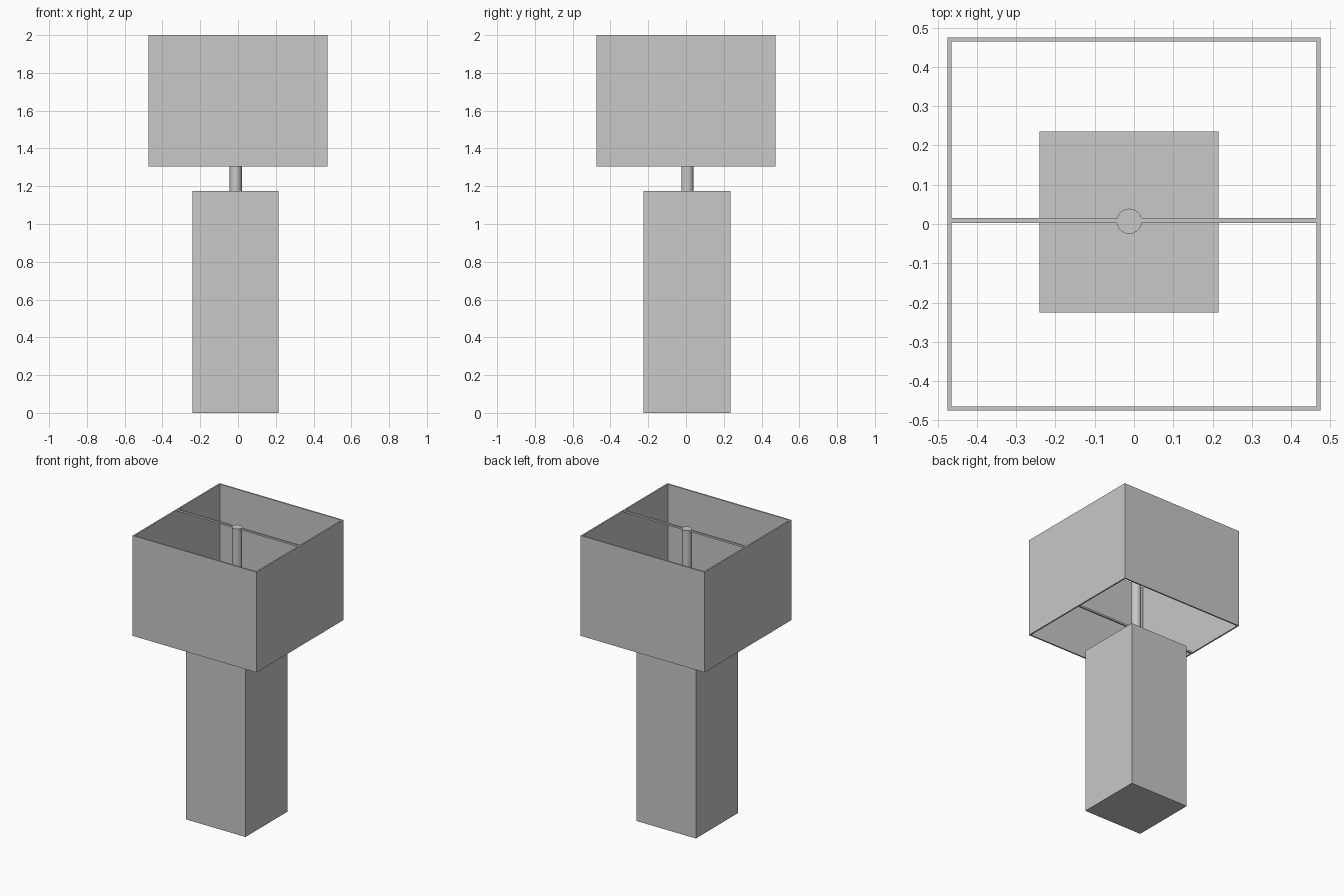
import bpy
import bmesh

cube = bpy.data.objects.get("Cube")
if cube:
    bpy.data.objects.remove(cube, do_unlink=True)

# Single plain grey for the whole lamp
grey = bpy.data.materials.new("light_grey")
grey.use_nodes = True
colour = (0.58, 0.58, 0.58, 1)
grey.diffuse_color = colour
grey.node_tree.nodes["Principled BSDF"].inputs["Base Color"].default_value = colour

POLE_X, POLE_Y = -0.012, 0.007
SHADE_BOTTOM, SHADE_TOP = 1.305, 2.0
HALF, WALL, WIRE = 0.475, 0.01, 0.012


def box(name, low, high):
    """Axis-aligned box between two corners."""
    bpy.ops.mesh.primitive_cube_add(
        size=1, location=[(a + b) / 2 for a, b in zip(low, high)])
    obj = bpy.context.object
    obj.name = name
    obj.scale = [b - a for a, b in zip(low, high)]
    bpy.ops.object.transform_apply(location=False, rotation=False, scale=True)
    obj.data.materials.append(grey)
    return obj


# Square column base
box("base", (-0.24, -0.225, 0), (0.215, 0.235, 1.175))

# Round pole from the base to the top of the shade
bpy.ops.mesh.primitive_cylinder_add(
    vertices=32, radius=0.032, depth=SHADE_TOP - 1.175,
    location=(POLE_X, POLE_Y, (SHADE_TOP + 1.175) / 2))
pole = bpy.context.object
pole.name = "pole"
pole.data.materials.append(grey)
bpy.ops.object.shade_smooth_by_angle()

# Thin crossbars holding the shade at its top and bottom rims
for name, z in (("upper_crossbar", SHADE_TOP - WIRE), ("lower_crossbar", SHADE_BOTTOM)):
    for side, x0, x1 in (("right", -HALF + WALL, POLE_X - 0.03),
                         ("left", POLE_X + 0.03, HALF - WALL)):
        box(f"{name}_{side}", (x0, 0.003, z), (x1, 0.003 + WIRE, z + WIRE))

# Open square shade: box without caps, thickened inwards
shade = box("shade", (-HALF, -HALF, SHADE_BOTTOM), (HALF, HALF, SHADE_TOP))
bm = bmesh.new()
bm.from_mesh(shade.data)
bm.normal_update()
caps = [f for f in bm.faces if abs(f.normal.z) > 0.5]
bmesh.ops.delete(bm, geom=caps, context='FACES_ONLY')
bm.to_mesh(shade.data)
bm.free()
solid = shade.modifiers.new("wall", 'SOLIDIFY')
solid.thickness = WALL
solid.offset = -1
solid.use_even_offset = True
